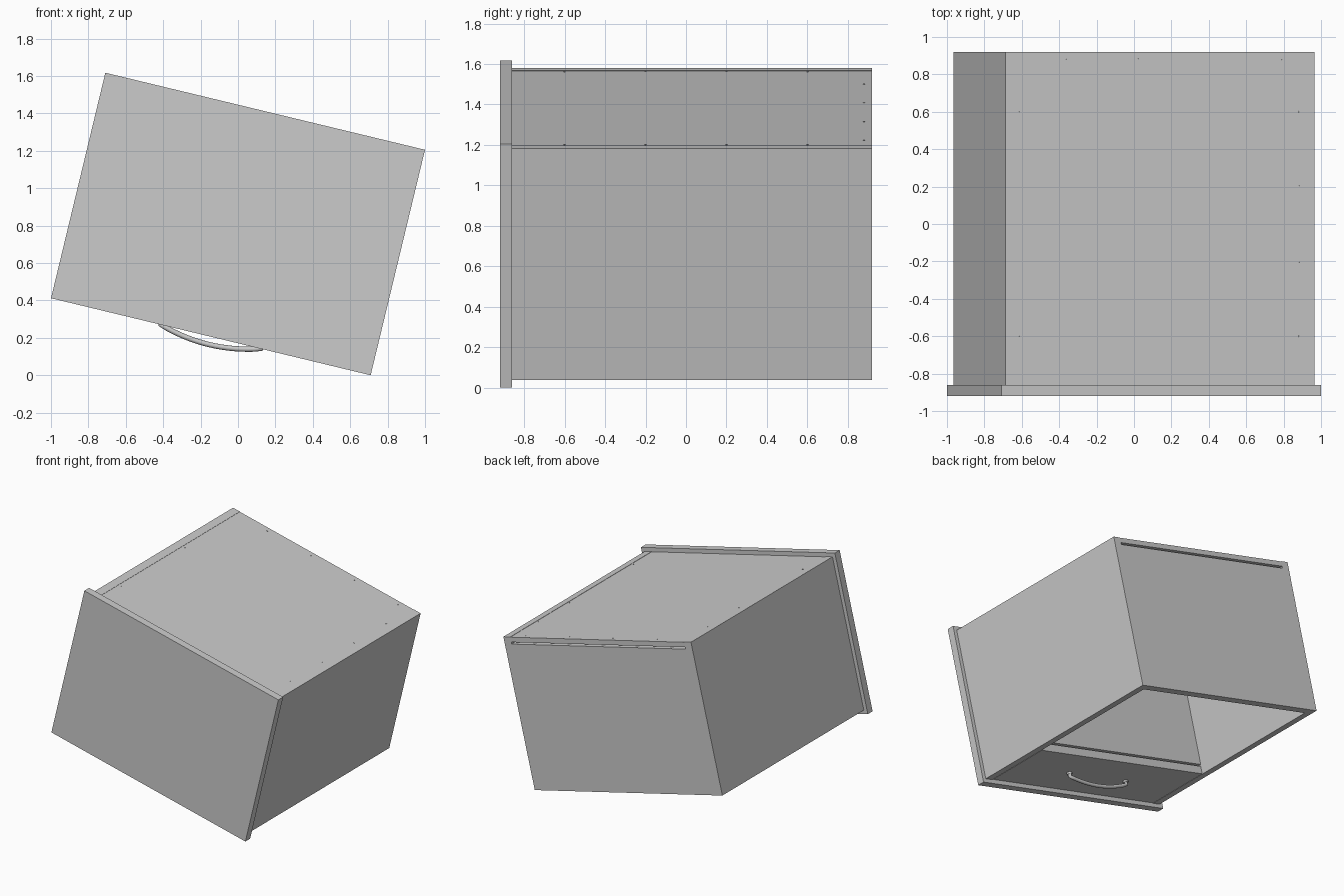
import bpy, math
from mathutils import Matrix

if "Cube" in bpy.data.objects:
    bpy.data.objects.remove(bpy.data.objects["Cube"])

# The whole cabinet is built square (x width, z depth, y height) then tilted about y
TILT = Matrix.Translation((0, 0, 0.809)) @ Matrix.Rotation(math.radians(13.55), 4, 'Y')
W, D, T = 0.85, 0.59, 0.062      # body half width, half depth, board thickness
TOP, BASE = -0.86, 0.92          # body limits along y
IN = W - T                       # inner half width


def box(name, x0, x1, y0, y1, z0, z1):
    bpy.ops.mesh.primitive_cube_add(size=1)
    ob = bpy.context.object
    ob.name = name
    size = Matrix.Diagonal((x1 - x0, y1 - y0, z1 - z0, 1))
    mid = Matrix.Translation(((x0 + x1) / 2, (y0 + y1) / 2, (z0 + z1) / 2))
    ob.data.transform(mid @ size)
    ob.matrix_world = TILT
    return ob


def rod(name, x, y, z, r, h, sides=16):
    bpy.ops.mesh.primitive_cylinder_add(radius=r, depth=h, vertices=sides)
    ob = bpy.context.object
    ob.name = name
    ob.matrix_world = TILT @ Matrix.Translation((x, y, z))
    bpy.ops.object.shade_smooth_by_angle()
    return ob


# Carcass
box("top_slab", -0.879, 0.879, -0.92, TOP, -0.62, 0.62)
for side, s in (("left", -1), ("right", 1)):
    a, b = sorted((s * W, s * IN))
    box(side + "_side_panel", a, b, TOP, BASE, -D, D)
box("back_panel", -IN, IN, TOP, BASE, D - 0.04, D - 0.002)
box("bottom_panel", -IN, IN, BASE - T, BASE, -D, D - 0.055)
box("middle_shelf", -IN, IN, -0.36, -0.30, -D + 0.075, D - 0.04)

# Drawer
box("drawer_front", -IN + 0.004, IN - 0.004, TOP + 0.006, -0.30, -D, -D + 0.06)
for side, s in (("left", -1), ("right", 1)):
    a, b = sorted((s * (IN - 0.02), s * (IN - 0.06)))
    box("drawer_" + side + "_side", a, b, -0.80, -0.38, -D + 0.06, 0.48)
box("drawer_back", -IN + 0.06, IN - 0.06, -0.80, -0.38, 0.44, 0.48)
box("drawer_bottom", -IN + 0.06, IN - 0.06, -0.41, -0.38, -D + 0.06, 0.44)

# Bowed handle with two round feet
H = 0.275
pts = [(-H, 0.0)]
for i in range(17):
    u = -1 + i / 8
    pts.append((H * u, 0.03 + 0.043 * (1 - u * u)))
pts.append((H, 0.0))
curve = bpy.data.curves.new("handle", 'CURVE')
curve.dimensions = '3D'
curve.bevel_depth = 0.014
curve.bevel_resolution = 3
curve.use_fill_caps = True
spline = curve.splines.new('POLY')
spline.points.add(len(pts) - 1)
for p, (x, d) in zip(spline.points, pts):
    p.co = (x, -0.58, -D - d, 1)
handle = bpy.data.objects.new("handle", curve)
bpy.context.collection.objects.link(handle)
handle.matrix_world = TILT
for side, s in (("left", -1), ("right", 1)):
    rod("handle_" + side + "_foot", s * H, -0.58, -D - 0.006, 0.02, 0.016)

# Small nails holding the back panel
for i in range(4):
    rod("base_nail", -0.51 + i * 0.395, 0.88, D - 0.004, 0.005, 0.008, 8)
for s in (-1, 1):
    for i in range(4):
        rod("side_nail", s * (IN - 0.02), -0.6 + i * 0.4, D - 0.004, 0.005, 0.008, 8)
